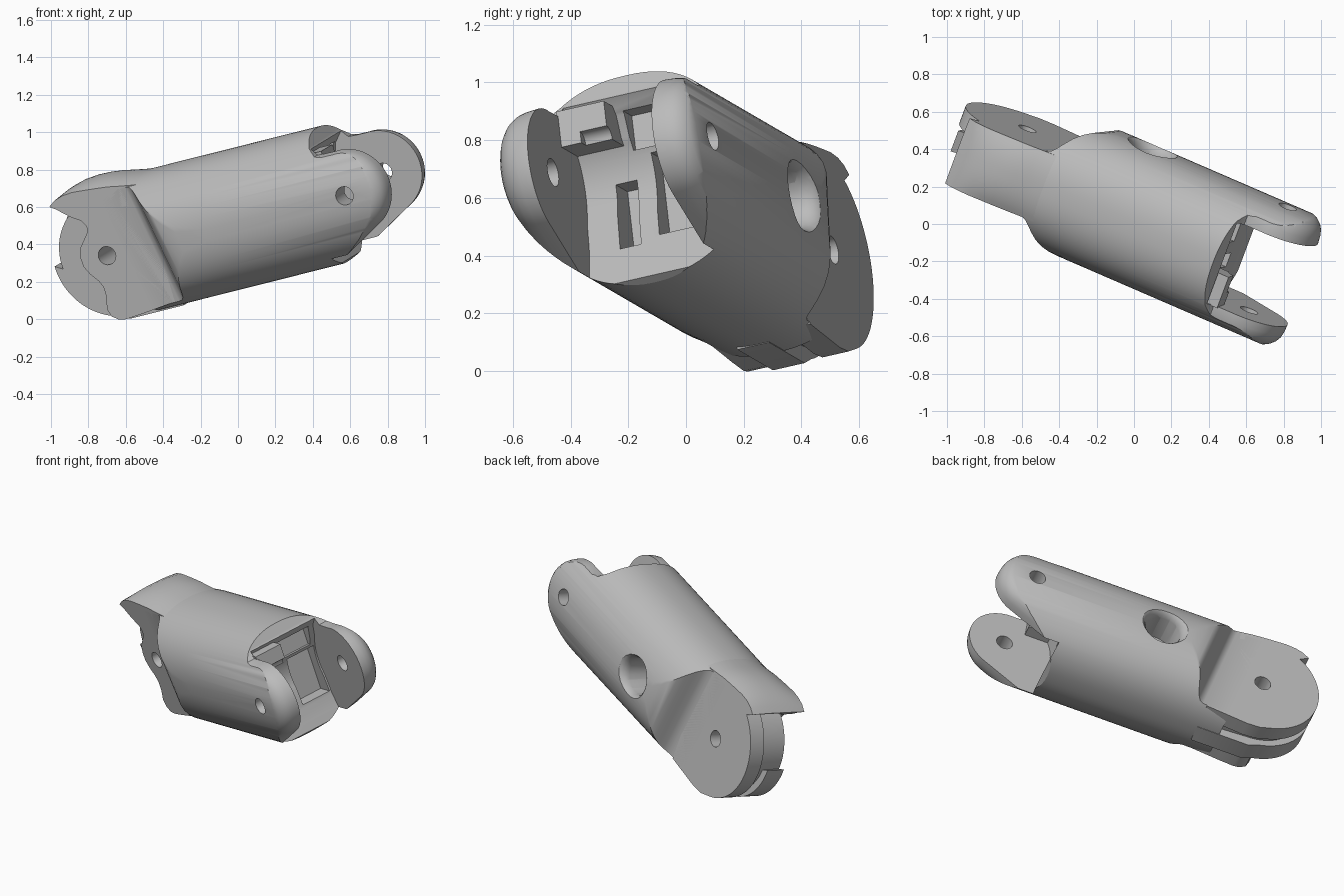
import bpy, bmesh, math
from mathutils import Matrix, Vector

old = bpy.data.objects.get("Cube")
if old:
    bpy.data.objects.remove(old, do_unlink=True)

# Local frame: u runs along the segment, v along the hinge pins, w upward
U = Vector((0.895, -0.387, 0.225)).normalized()
V = Vector((0.335, 0.92, 0.207))
V = (V - U * V.dot(U)).normalized()
W = U.cross(V)
FRAME = Matrix((U, V, W)).transposed().to_4x4()
FRAME.translation = (-0.635, 0.335, 0.38)
R = 0.37          # body radius
POWER = 2.3       # squareness of the body section
HINGE = 1.495     # fork hinge, measured from the tail hinge
RISE = 0.022      # fork hinge height
SLAB = 0.19       # half thickness of the tail

grey = bpy.data.materials.new("matte_grey")
grey.use_nodes = True
grey.diffuse_color = (0.5, 0.5, 0.5, 1)
grey.node_tree.nodes["Principled BSDF"].inputs["Base Color"].default_value = (0.5, 0.5, 0.5, 1)


def loft(name, rings):
    """Skin a list of equal rings and cap both ends."""
    bm = bmesh.new()
    loops = [[bm.verts.new(p) for p in ring] for ring in rings]
    n = len(loops[0])
    for a, b in zip(loops, loops[1:]):
        for i in range(n):
            j = (i + 1) % n
            bm.faces.new((a[i], a[j], b[j], b[i]))
    bm.faces.new(loops[0][::-1])
    bm.faces.new(loops[-1])
    bmesh.ops.recalc_face_normals(bm, faces=bm.faces)
    me = bpy.data.meshes.new(name)
    bm.to_mesh(me)
    bm.free()
    me.materials.append(grey)
    ob = bpy.data.objects.new(name, me)
    bpy.context.collection.objects.link(ob)
    ob.matrix_world = FRAME
    return ob


def prism(name, profile, v0, v1):
    return loft(name, [[(u, v, w) for u, w in profile] for v in (v0, v1)])


def arc(u, w, r, start, end, steps=24):
    angles = [math.radians(start + (end - start) * i / steps) for i in range(steps + 1)]
    return [(u + r * math.cos(a), w + r * math.sin(a)) for a in angles]


def pin(u, w, r, v0, v1):
    return prism("cutter", arc(u, w, r, 0, 345, 23), v0, v1)


def box(u0, u1, v0, v1, w0, w1):
    return prism("cutter", [(u0, w0), (u1, w0), (u1, w1), (u0, w1)], v0, v1)


def activate(ob):
    bpy.ops.object.select_all(action="DESELECT")
    ob.select_set(True)
    bpy.context.view_layer.objects.active = ob


def combine(ob, tool, operation="DIFFERENCE"):
    mod = ob.modifiers.new("combine", "BOOLEAN")
    mod.operation, mod.solver, mod.object = operation, "EXACT", tool
    activate(ob)
    bpy.ops.object.modifier_apply(modifier=mod.name)
    bpy.data.objects.remove(tool, do_unlink=True)


def crown(v):
    """Relative height of the body section at a given side offset."""
    return max(0, 1 - (abs(v) / R) ** POWER) ** (1 / POWER)


def section(u, half):
    """Squarish round section with flat sides; the root leans forward at the bottom."""
    limit = math.asin(min(1, (half / R) ** (POWER / 2)))
    top = []
    for i in range(41):
        a = limit * (1 - i / 20)
        v = R * math.copysign(abs(math.sin(a)) ** (2 / POWER), a)
        top.append((v, R * crown(v)))
    lean = 0.165 * min(1, max(0, (0.66 - u) / 0.22))
    outline = top + [(-v, -w) for v, w in top]
    return [(u - lean * w, v, w) for v, w in outline]


# Main body: flat tail root swelling into a tube
stations = [(0.1, SLAB), (0.27, SLAB), (0.295, 0.2), (0.315, 0.225), (0.335, 0.26),
            (0.355, 0.295), (0.38, 0.325), (0.41, 0.347), (0.45, 0.361), (0.5, 0.368),
            (0.66, 0.3695), (1.9, 0.3695)]
body = loft("segment_body", [section(u, h) for u, h in stations])


# Side outline of the fork tines, shrinking outward so that their rims are rounded
def tine_outline(inset):
    r = 0.23 - inset
    return ([(0, -0.6), (1.2, -0.6), (1.23, -0.38), (1.3, -0.335 + inset)]
            + arc(HINGE - 0.01, RISE, r, -62, 95, 36)
            + [(1.4, RISE + r), (1.36, 0.255), (1.325, 0.3), (1.3, 0.37),
               (1.29, 0.6), (0, 0.6)])


rim = [(0.4, 0.12), (0.372, 0.075), (0.355, 0.045), (0.335, 0.024), (0.31, 0.01),
       (0.28, 0.003), (0.24, 0)]
layers = [(-v, inset) for v, inset in rim] + rim[::-1]
combine(body, loft("cutter", [[(u, v, w) for u, w in tine_outline(inset)]
                              for v, inset in layers]), "INTERSECT")

# Slot between the tines, with a concave floor and pockets
floor = [(1.38, 0.6), (1.38, 0.35), (1.28, 0.24)] + arc(HINGE, 0, 0.29, 145, 200, 12)
floor += [(1.235, -0.22), (1.26, -0.3), (1.34, -0.6), (2, -0.6), (2, 0.6)]
combine(body, prism("cutter", floor, -0.235, 0.235))
combine(body, box(1.21, 1.4, -0.03, 0.2, 0.12, 0.25))
combine(body, box(1.1, 1.4, -0.12, -0.04, -0.22, 0.02))
combine(body, box(1.13, 1.4, 0.03, 0.225, -0.2, 0.1))

# Side access hole with a wide lip and a smaller bore at its floor
combine(body, pin(0.68, 0, 0.11, 0.14, 0.6))
combine(body, pin(0.68, 0, 0.06, -0.1, 0.2))
lip = [[(u, v, w) for u, w in arc(0.68, 0, r, 0, 345, 23)]
       for v, r in ((0.3, 0.108), (0.33, 0.114), (0.35, 0.123), (0.365, 0.137), (0.38, 0.16))]
combine(body, loft("cutter", lip))
combine(body, pin(HINGE, RISE, 0.05, -1, 1))

# Tail plates
root = [(0.3, -0.33), (0.3, 0.33)]
rear_plate = prism("rear_tail_plate", arc(0, 0, 0.352, 100, 250, 40)
                   + [(-0.04, -0.36), (0.04, -0.365), (0.3, -0.34), (0.3, 0.33)], 0.09, SLAB)
core = prism("tail_core", arc(0, 0, 0.31, 90, 270, 32) + root, -0.09, 0.1)
lower_rim = prism("lower_tail_rim", [(-0.21, -0.08)] + arc(0, 0, 0.352, 180, 255, 20)
                  + [(-0.02, -0.372), (0.3, -0.372), (0.3, -0.2), (0.1, -0.2)], -0.09, 0.03)
front_shape = [(0.3, 0.33), (0.05, 0.345), (-0.1, 0.35), (-0.22, 0.32), (-0.14, 0.25),
               (-0.085, 0.215), (-0.065, 0.18), (-0.068, 0.15), (-0.1, 0.115),
               (-0.14, 0.07), (-0.152, 0.02), (-0.148, -0.03), (-0.125, -0.075),
               (-0.09, -0.12), (-0.072, -0.16), (-0.072, -0.21), (-0.09, -0.28),
               (-0.075, -0.325), (-0.04, -0.35), (0.0, -0.357), (0.1, -0.35), (0.3, -0.33)]
front_plate = prism("front_tail_plate", front_shape, -SLAB, -0.08)
tail_parts = [rear_plate, core, lower_rim, front_plate]
for part in tail_parts:
    combine(part, pin(0, 0, 0.05, -1, 1))

# Curved hood over the tail, crowned like the body and fading into it
hood_rings = []
spine = [(-0.24, 0.335), (-0.2, 0.362), (-0.15, 0.385), (-0.09, 0.4), (-0.02, 0.407),
         (0.05, 0.406), (0.12, 0.398), (0.18, 0.386), (0.25, 0.374), (0.36, 0.36)]
sides = [SLAB * (i / 8 - 1) for i in range(17)]
for u, w in spine:
    drop = min(1, max(0.15, (u + 0.24) / 0.25))
    outer = [(u, v, w * (1 - drop * (1 - crown(v)))) for v in sides]
    inner = max(u, 0.5 * u + 0.03)
    hood_rings.append(outer + [(inner, SLAB, 0.235), (inner, -SLAB, 0.235)])
hood = loft("tail_hood", hood_rings)

# Stop block inside the fork
block = box(1.2, 1.385, -0.24, -0.06, 0.14, 0.27)
block.name = "fork_stop_block"
combine(block, pin(1.385, 0.14, 0.04, -0.16, -0.02))

for ob in [body, hood, block] + tail_parts:
    activate(ob)
    bpy.ops.object.shade_smooth_by_angle(angle=math.radians(32))
